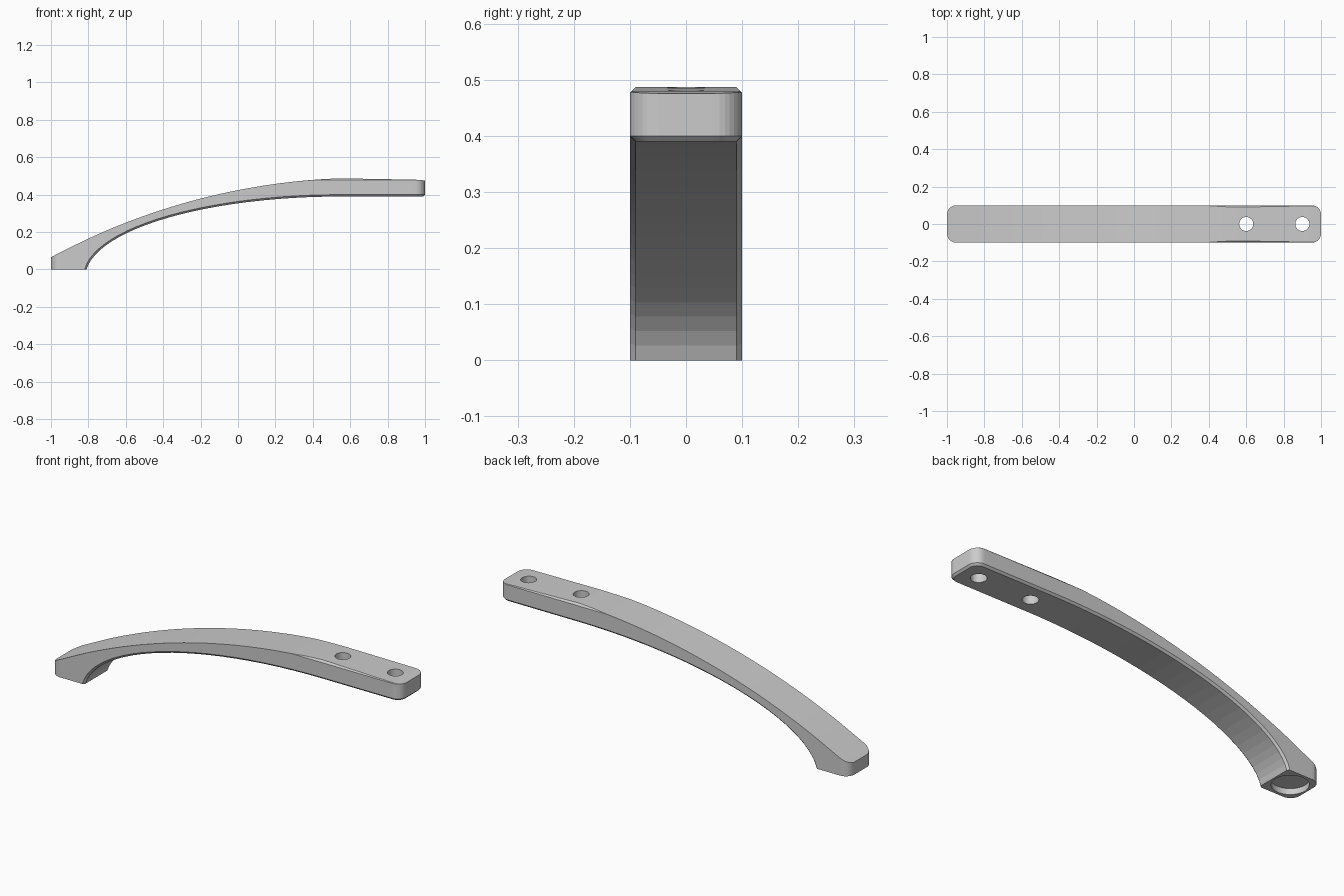
import bpy, bmesh
from math import sin, cos, asin, pi, sqrt, hypot

if "Cube" in bpy.data.objects:
    bpy.data.objects.remove(bpy.data.objects["Cube"])

HALF, R, C, TOP = 0.1, 0.05, 0.01, 0.487   # half width, corner radius, chamfer, top height
A, B, CX, CZ = 1.366, 0.43, 0.55, -0.04    # ellipse of the underside
FLAT = CZ + B                              # underside height of the flat end


def top_z(x):
    """Circular arc of the back, running into the flat end."""
    return min(TOP, -3.0397 + sqrt(3.53 ** 2 - (x - 0.68) ** 2))


def ring(x, w, ux, uy, low_in, low_out):
    """Cross-section: underside, chamfers and top, mirrored in y."""
    z = top_z(x)
    e = max(0.0, z - (TOP - C))            # top chamfer fades out along the arc
    half = [low_in, low_out, (x, w, z - e), (x - e * ux, w - e * uy, z)]
    return half + [(px, -py, pz) for px, py, pz in reversed(half)]


rings = []
# Rounded foot end
for i in range(9):
    a = pi - i * pi / 16
    x, w = -1 + R + R * cos(a), HALF - R + R * sin(a)
    rings.append(ring(x, w, 0, 1, (x, w, 0), (x, w, 0)))
# Curved arm
t0 = asin(-CZ / B)
for i in range(25):
    t = t0 + (pi / 2 - t0) * i / 24
    x, z = CX - A * cos(t), CZ + B * sin(t)
    nx, nz = -cos(t) / A, sin(t) / B
    n = hypot(nx, nz)
    out = (x + C * nx / n, HALF, z + C * nz / n) if i else (x - C, HALF, 0)
    rings.append(ring(x, HALF, 0, 1, (x, HALF - C, max(z, 0)), out))
# Rounded flat end
for i in range(9):
    a = pi / 2 - i * pi / 16
    ux, uy = cos(a), sin(a)
    x, w = 1 - R + R * ux, HALF - R + R * uy
    rings.append(ring(x, w, ux, uy, (x - C * ux, w - C * uy, FLAT), (x, w, FLAT + C)))

# Skin the cross-sections and close both ends
bm = bmesh.new()
loops = [[bm.verts.new(p) for p in r] for r in rings]
for a, b in zip(loops, loops[1:]):
    for k in range(8):
        m = (k + 1) % 8
        bm.faces.new((a[k], a[m], b[m], b[k]))
for r in (loops[0], loops[-1]):
    for k in range(3):
        bm.faces.new((r[k], r[k + 1], r[6 - k], r[7 - k]))
bmesh.ops.remove_doubles(bm, verts=bm.verts, dist=1e-5)
bmesh.ops.dissolve_degenerate(bm, edges=bm.edges, dist=1e-5)
bmesh.ops.recalc_face_normals(bm, faces=bm.faces)
mesh = bpy.data.meshes.new("curved_arm")
bm.to_mesh(mesh)
bm.free()
arm = bpy.data.objects.new("curved_arm", mesh)
bpy.context.collection.objects.link(arm)

# Two screw holes and the shallow round recess under the foot
for x, z, r, depth in ((0.6, 0.44, 0.0375, 0.3), (0.9, 0.44, 0.0375, 0.3), (-0.905, 0, 0.085, 0.06)):
    bpy.ops.mesh.primitive_cylinder_add(vertices=48, radius=r, depth=depth, location=(x, 0, z))
    cutter = bpy.context.object
    cutter.name = "hole_cutter"
    cutter.hide_render = True
    mod = arm.modifiers.new("hole", 'BOOLEAN')
    mod.operation, mod.solver, mod.object = 'DIFFERENCE', 'EXACT', cutter
    bpy.context.view_layer.objects.active = arm
    bpy.ops.object.modifier_apply(modifier=mod.name)
    bpy.data.objects.remove(cutter)
